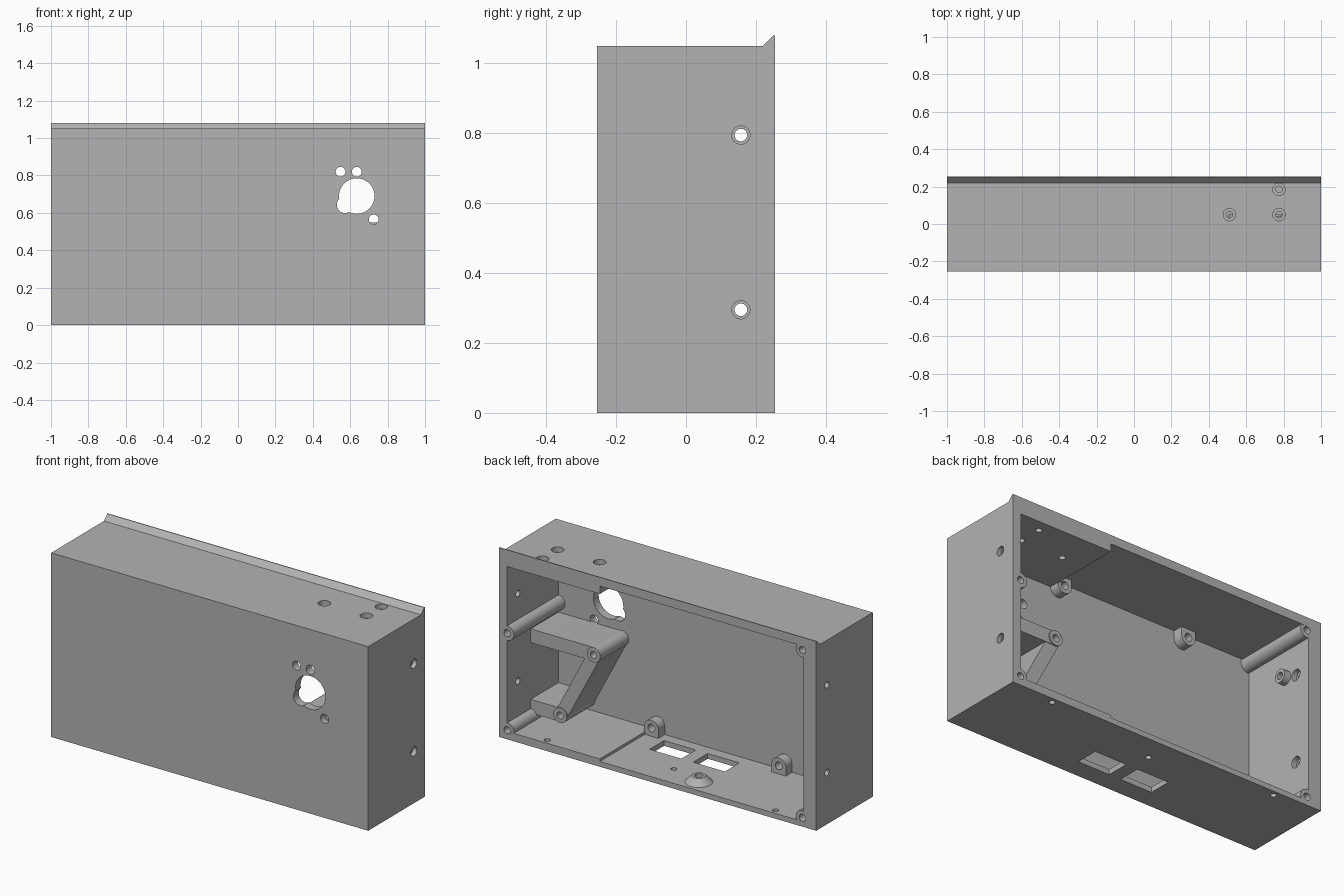
import bpy
import bmesh
import math
from mathutils import Matrix, Vector

old = bpy.data.objects.get("Cube")
if old:
    bpy.data.objects.remove(old, do_unlink=True)

grey = bpy.data.materials.new("plain grey")
grey.use_nodes = True
grey.diffuse_color = (0.45, 0.45, 0.45, 1)
grey.node_tree.nodes["Principled BSDF"].inputs["Base Color"].default_value = grey.diffuse_color

BACK = 0.255
FRONT_IN = -0.207
LEFT_IN, RIGHT_IN = 0.95, -0.92


def finish_mesh(name, bm):
    bmesh.ops.recalc_face_normals(bm, faces=bm.faces)
    mesh = bpy.data.meshes.new(name)
    bm.to_mesh(mesh)
    bm.free()
    mesh.materials.append(grey)
    obj = bpy.data.objects.new(name, mesh)
    bpy.context.scene.collection.objects.link(obj)
    return obj


def prism(name, points, axis, lo, hi):
    """Extrude a 2D outline along x or y."""
    bm = bmesh.new()
    place = (lambda p: (lo, p[0], p[1])) if axis == "X" else (lambda p: (p[0], lo, p[1]))
    face = bm.faces.new([bm.verts.new(place(p)) for p in points])
    ext = bmesh.ops.extrude_face_region(bm, geom=[face])
    step = Vector((hi - lo, 0, 0) if axis == "X" else (0, hi - lo, 0))
    bmesh.ops.translate(bm, verts=[g for g in ext["geom"] if isinstance(g, bmesh.types.BMVert)], vec=step)
    return finish_mesh(name, bm)


def box(name, x, y, z):
    return prism(name, [(x[0], z[0]), (x[1], z[0]), (x[1], z[1]), (x[0], z[1])], "Y", *y)


def rod(name, start, axis, length, r, r_end=None):
    """Cylinder or cone from a start point along an axis."""
    turn = {"X": Matrix.Rotation(math.pi / 2, 4, "Y"),
            "Y": Matrix.Rotation(-math.pi / 2, 4, "X"), "Z": Matrix()}[axis]
    bm = bmesh.new()
    bmesh.ops.create_cone(bm, cap_ends=True, segments=32, radius1=r,
                          radius2=r if r_end is None else r_end, depth=length,
                          matrix=Matrix.Translation(start) @ turn @ Matrix.Translation((0, 0, length / 2)))
    return finish_mesh(name, bm)


def bar(name, p, q, r, y0, y1):
    """Strip from a flat end at p to a round end at q, extruded along y."""
    a = math.atan2(q[1] - p[1], q[0] - p[0])
    side = (-math.sin(a) * r, math.cos(a) * r)
    pts = [(p[0] + side[0], p[1] + side[1]), (p[0] - side[0], p[1] - side[1])]
    for i in range(17):
        t = a - math.pi / 2 + math.pi * i / 16
        pts.append((q[0] + r * math.cos(t), q[1] + r * math.sin(t)))
    return prism(name, pts, "Y", y0, y1)


def combine(target, other, op):
    mod = target.modifiers.new("bool", "BOOLEAN")
    mod.operation, mod.solver, mod.object = op, "EXACT", other
    bpy.context.view_layer.update()
    result = bpy.data.meshes.new_from_object(target.evaluated_get(bpy.context.evaluated_depsgraph_get()))
    target.modifiers.clear()
    target.data = result
    bpy.data.objects.remove(other, do_unlink=True)


def cut(target, other):
    combine(target, other, "DIFFERENCE")


def add(target, other):
    combine(target, other, "UNION")


# Case body with the raised back lip
shell = prism("case_shell", [(-BACK, 0), (BACK, 0), (BACK, 1.08), (0.25, 1.08),
                             (0.22, 1.05), (-BACK, 1.05)], "X", -1, 1)

# Cavity, with a thicker floor and roof on the left part
cut(shell, box("cavity", (RIGHT_IN, 0.365), (FRONT_IN, 0.4), (0.03, 1.03)))
cut(shell, box("cavity", (0.36, LEFT_IN), (FRONT_IN, 0.4), (0.045, 0.985)))

# Screw columns along the side walls
columns = [(0.95, 0.052), (0.95, 0.605), (-0.912, 0.05), (-0.912, 1.007)]
for x, z in columns:
    add(shell, rod("column", (x, -0.22, z), "Y", BACK - 0.001 + 0.22, 0.042))
for x, z in columns:
    cut(shell, rod("screw_hole", (x, 0.1, z), "Y", 0.3, 0.02))

# Front openings
for x, z, r in [(0.635, 0.69, 0.095), (0.572, 0.643, 0.044), (0.548, 0.82, 0.026),
                (0.635, 0.82, 0.026), (0.725, 0.565, 0.026)]:
    cut(shell, rod("front_hole", (x, -0.3, z), "Y", 0.15, r))

# Side screw holes, counterbored
for z in (0.295, 0.795):
    cut(shell, rod("left_hole", (0.9, 0.157, z), "X", 0.2, 0.018))
    cut(shell, rod("left_counterbore", (0.975, 0.157, z), "X", 0.1, 0.026))
    cut(shell, rod("right_hole", (-1.1, 0.157, z), "X", 0.2, 0.018))
    cut(shell, rod("right_pocket", (-0.95, 0.157, z), "X", 0.06, 0.032))

# Roof screw holes
for x, y in [(0.51, 0.05), (0.775, 0.05), (0.775, 0.185)]:
    cut(shell, rod("roof_hole", (x, y, 0.9), "Z", 0.3, 0.017))
    cut(shell, rod("roof_counterbore", (x, y, 1.02), "Z", 0.1, 0.033))

# Floor slots and holes
for x in (0.14, -0.135):
    cut(shell, box("slot", (x - 0.1, x + 0.1), (-0.145, -0.015), (-0.1, 0.1)))
for x, y in [(0.72, 0.222), (-0.72, 0.222), (0, 0.11)]:
    cut(shell, rod("floor_hole", (x, y, -0.1), "Z", 0.2, 0.016))
parts = [shell]

# Board mounts at the front wall, two on the floor and two under the roof
for side, x in (("left", 0.324), ("right", -0.48)):
    for level, z, root in (("lower", 0.077, 0.015), ("upper", 0.985, 1.04)):
        boss = bar(f"{level}_{side}_mount", (x, root), (x, z), 0.045, FRONT_IN - 0.01, -0.15)
        cut(boss, rod("hole", (x, -0.2, z), "Y", 0.2, 0.022))
        parts.append(boss)

# Bracket strips with two screw posts
p1, p2 = (0.548, 0.51), (0.76, 0.108)
bracket = bar("bracket", p1, p2, 0.037, FRONT_IN - 0.01, 0.04)
for p in (p1, p2):
    add(bracket, bar("strip", (0.97, p[1]), p, 0.039, FRONT_IN - 0.012, 0.043))
for p in (p1, p2):
    add(bracket, rod("post", (p[0], FRONT_IN - 0.015, p[1]), "Y", 0.272, 0.042))
for p in (p1, p2):
    cut(bracket, rod("hole", (p[0], -0.05, p[1]), "Y", 0.2, 0.02))
parts.append(bracket)

# Conical floor boss
cone = rod("floor_cone_boss", (-0.195, 0.163, 0.025), "Z", 0.04, 0.078, 0.037)
cut(cone, rod("hole", (-0.195, 0.163, 0.035), "Z", 0.1, 0.022))
parts.append(cone)

# Small boss on the right wall
wall_boss = rod("wall_boss", (-0.93, 0.08, 0.81), "X", 0.05, 0.038)
cut(wall_boss, rod("hole", (-0.915, 0.08, 0.81), "X", 0.1, 0.02))
parts.append(wall_boss)

# Smooth round surfaces, keep hard edges
bpy.ops.object.select_all(action="DESELECT")
for obj in parts:
    obj.select_set(True)
bpy.context.view_layer.objects.active = shell
bpy.ops.object.shade_smooth_by_angle(angle=math.radians(30))
